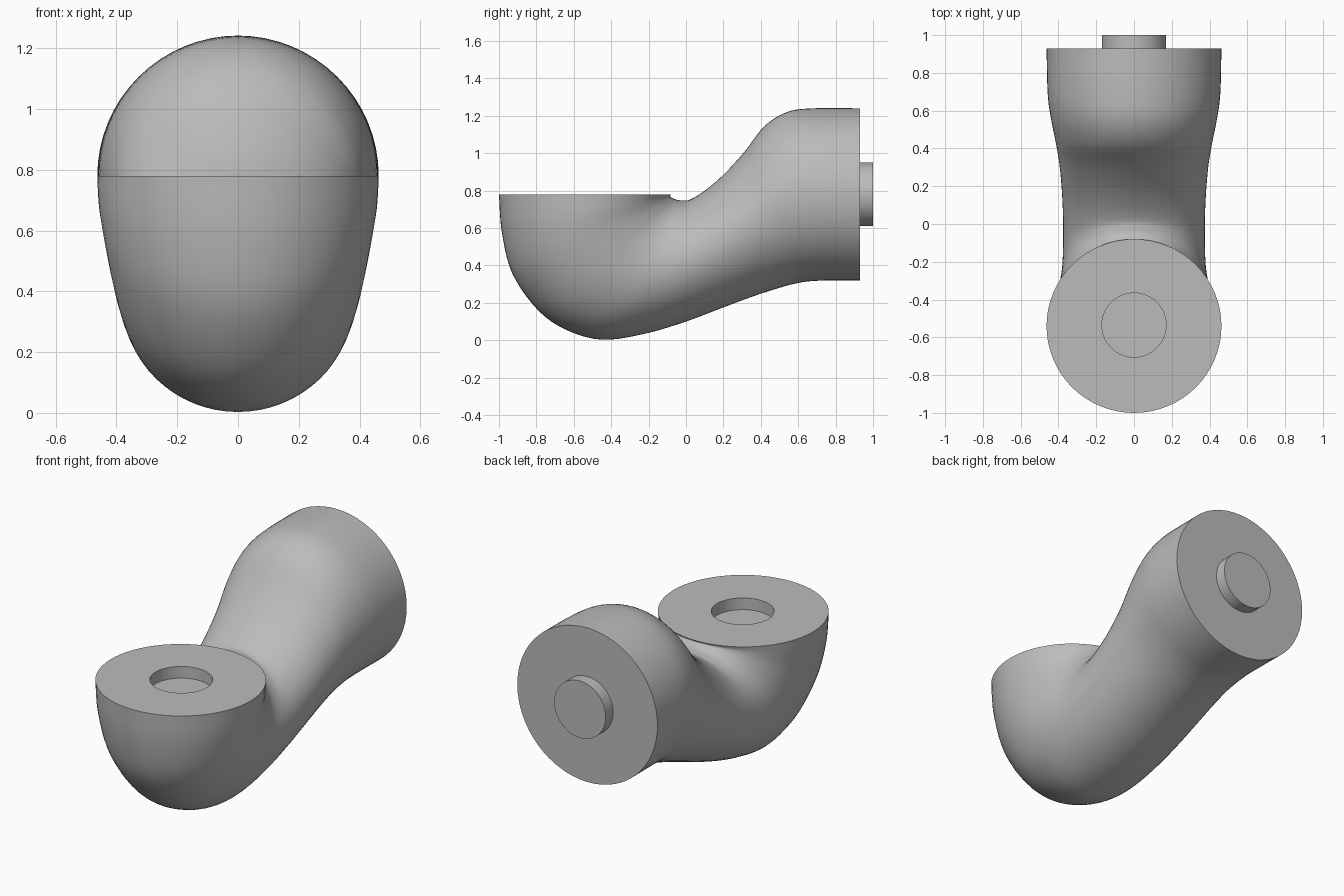
import bpy, bmesh, math
from mathutils import Vector

default = bpy.data.objects.get("Cube")
if default:
    bpy.data.objects.remove(default, do_unlink=True)

SIDES = 64
STEPS = 5

grey = bpy.data.materials.new("plain grey")
grey.use_nodes = True
colour = (0.5, 0.5, 0.5, 1)
grey.diffuse_color = colour
grey.node_tree.nodes["Principled BSDF"].inputs["Base Color"].default_value = colour

# Bend sections: inner y, inner z, outer y, outer z, half width
SECTIONS = [Vector(s) for s in (
    (-.08, .78, -1, .78, .463),
    (-.085, .77, -.985, .58, .457),
    (-.075, .762, -.93, .36, .437),
    (-.06, .755, -.8, .17, .415),
    (-.045, .75, -.65, .06, .397),
    (-.02, .748, -.45, .003, .381),
    (.02, .752, -.22, .035, .375),
    (.1, .8, 0, .1, .376),
    (.2, .885, .18, .168, .383),
    (.31, 1.005, .34, .228, .396),
    (.42, 1.145, .46, .268, .416),
    (.54, 1.22, .58, .302, .44),
    (.68, 1.24, .7, .318, .457),
    (.93, 1.24, .93, .32, .463))]


def smooth_sections(points):
    """Catmull-Rom interpolation through the sections."""
    last = len(points) - 1
    result = []
    for i in range(last):
        a, b = points[max(i - 1, 0)], points[i]
        c, d = points[i + 1], points[min(i + 2, last)]
        for s in range(STEPS):
            t = s / STEPS
            result.append(b + (c - a) * (t / 2)
                          + (a * 2 - b * 5 + c * 4 - d) * (t * t / 2)
                          + (b * 3 - a - c * 3 + d) * (t ** 3 / 2))
    result.append(points[last])
    return result


def ring(bm, section):
    """Ellipse spanning the inner and outer profile points."""
    iy, iz, oy, oz, width = section
    inner, outer = Vector((0, iy, iz)), Vector((0, oy, oz))
    centre, arm = (inner + outer) / 2, (inner - outer) / 2
    side = Vector((width, 0, 0))
    return [bm.verts.new(centre + arm * math.cos(a) + side * math.sin(a))
            for a in (2 * math.pi * k / SIDES for k in range(SIDES))]


def loft(name, sections):
    """Skin a closed solid over a list of sections."""
    bm = bmesh.new()
    rings = [ring(bm, s) for s in sections]
    for a, b in zip(rings, rings[1:]):
        for k in range(SIDES):
            n = (k + 1) % SIDES
            bm.faces.new((a[k], a[n], b[n], b[k]))
    bm.faces.new(rings[0])
    bm.faces.new(rings[-1])
    bmesh.ops.recalc_face_normals(bm, faces=bm.faces)
    mesh = bpy.data.meshes.new(name)
    bm.to_mesh(mesh)
    bm.free()
    mesh.materials.append(grey)
    obj = bpy.data.objects.new(name, mesh)
    bpy.context.collection.objects.link(obj)
    bpy.ops.object.select_all(action='DESELECT')
    obj.select_set(True)
    bpy.context.view_layer.objects.active = obj
    bpy.ops.object.shade_smooth_by_angle(angle=math.radians(40))
    return obj


# Bent body with a round socket sunk into the top face
R = .17
socket = [(R - .535, z, -R - .535, z, R) for z in (.71, .78)]
loft("bent_body", socket + smooth_sections(SECTIONS))

# Connecting peg on the back face
loft("back_peg", [(y, .78 + R, y, .78 - R, R) for y in (.92, 1)])
